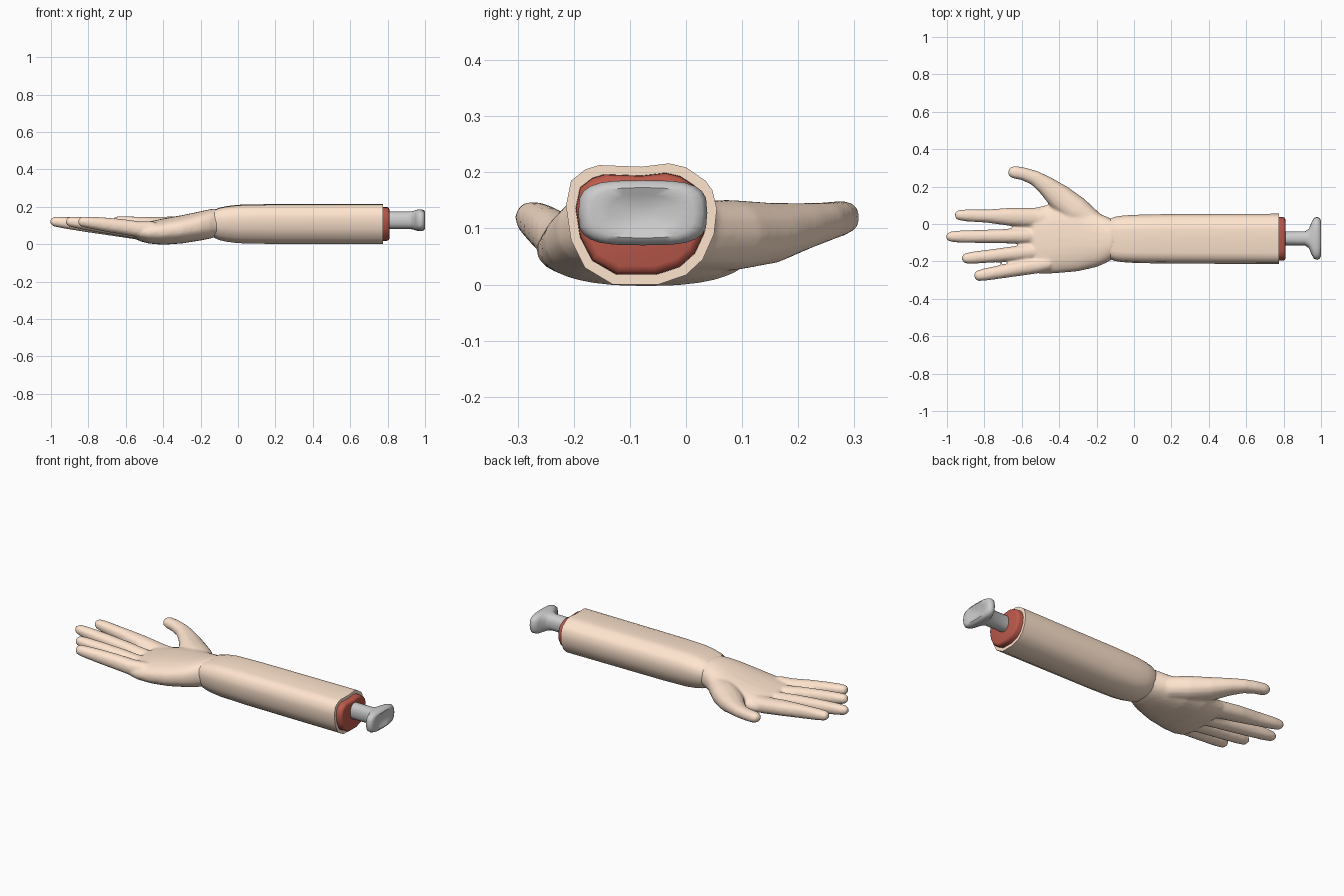
import bpy, bmesh, math
from mathutils import Vector

if "Cube" in bpy.data.objects:
    bpy.data.objects.remove(bpy.data.objects["Cube"])


def material(name, rgb):
    m = bpy.data.materials.new(name)
    m.diffuse_color = (*rgb, 1)
    m.use_nodes = True
    m.node_tree.nodes["Principled BSDF"].inputs["Base Color"].default_value = m.diffuse_color
    return m


SKIN = material("skin", (1.0, 0.78, 0.62))
FLESH = material("flesh", (0.5, 0.1, 0.07))


def add_loft(bm, rings, caps=True):
    loops = [[bm.verts.new(p) for p in r] for r in rings]
    n = len(loops[0])
    for a, b in zip(loops, loops[1:]):
        for i in range(n):
            j = (i + 1) % n
            bm.faces.new((a[i], a[j], b[j], b[i]))
    if caps:
        bm.faces.new(loops[0][::-1])
        bm.faces.new(loops[-1])


def finish(name, bm, mat=None, angle=50):
    bmesh.ops.recalc_face_normals(bm, faces=bm.faces)
    me = bpy.data.meshes.new(name)
    bm.to_mesh(me)
    bm.free()
    ob = bpy.data.objects.new(name, me)
    bpy.context.collection.objects.link(ob)
    if mat:
        me.materials.append(mat)
    bpy.ops.object.select_all(action='DESELECT')
    ob.select_set(True)
    bpy.context.view_layer.objects.active = ob
    bpy.ops.object.shade_smooth_by_angle(angle=math.radians(angle))
    return ob


def rounded(c, side, up, ry, rz, power=2.0, n=20):
    """Superellipse ring around c."""
    pts = []
    for i in range(n):
        t = 2 * math.pi * i / n
        u, v = math.cos(t), math.sin(t)
        pts.append(c + side * ry * math.copysign(abs(u) ** (2 / power), u)
                   + up * rz * math.copysign(abs(v) ** (2 / power), v))
    return pts


Y, Z = Vector((0, 1, 0)), Vector((0, 0, 1))

# Forearm cross-section (y, z)
ARM = [(-.18, .205), (-.155, .213), (-.08, .21), (-.03, .216), (0, .209), (.035, .185),
       (.047, .168), (.055, .135), (.05, .09), (.03, .045), (0, .017), (-.05, 0),
       (-.13, 0), (-.18, .03), (-.205, .08), (-.214, .14), (-.205, .185)]


def arm_ring(x, sy, sz, cy=-.08, cz=.11):
    return [Vector((x, cy + (y - cy) * sy, cz + (z - cz) * sz)) for y, z in ARM]


# Skin sleeve with an open, thick rim
bm = bmesh.new()
add_loft(bm, [arm_ring(-.125, .81, .70), arm_ring(-.1, .88, .80), arm_ring(-.06, .925, .88),
              arm_ring(0, .955, .95), arm_ring(.15, .98, .98), arm_ring(.775, 1, 1),
              arm_ring(.775, .87, .84), arm_ring(.73, .87, .84)], caps=False)
finish("forearm", bm, SKIN)

# Flesh plug
bm = bmesh.new()
add_loft(bm, [arm_ring(.74, .868, .838), arm_ring(.797, .866, .835),
              arm_ring(.807, .83, .79), arm_ring(.81, .76, .70)])
finish("flesh", bm, FLESH)

# Bone with a flared, dished knuckle
bm = bmesh.new()
add_loft(bm, [rounded(Vector((x, -.077, .128)), Y, Z, ry, rz, p, 24) for x, ry, rz, p in (
    (.79, .038, .046, 2.3), (.915, .038, .046, 2.3), (.935, .052, .049, 2.4),
    (.95, .088, .054, 2.8), (.962, .109, .058, 3.2), (.98, .115, .058, 3.4),
    (.994, .107, .054, 3.2), (1.0, .092, .045, 3), (.994, .06, .032, 2.6),
    (.986, .025, .015, 2.2))])
finish("bone", bm)

# Hand: palm, fingers and thumb fused into one skin
bm = bmesh.new()
palm = [(-.10, -.183, .023, .045, .185), (-.125, -.193, .03, .037, .19),
        (-.15, -.208, .041, .03, .187), (-.2, -.23, .062, .02, .176),
        (-.3, -.253, .115, .004, .155), (-.4, -.262, .12, -.003, .137),
        (-.48, -.267, .098, .004, .12), (-.53, -.262, .088, .018, .112),
        (-.55, -.245, .07, .035, .1)]
add_loft(bm, [rounded(Vector((x, (a + b) / 2, (c + d) / 2)), Y, Z, (b - a) / 2, (d - c) / 2, 2.4, 28)
              for x, a, b, c, d in palm])


def digit(path):
    """Tapered tube through (x, y, z, half width, half height) stations."""
    pts = [Vector(p[:3]) for p in path]
    rings = []
    for i, p in enumerate(path):
        t = (pts[min(i + 1, len(pts) - 1)] - pts[max(i - 1, 0)]).normalized()
        side = t.cross(Z).normalized()
        rings.append(rounded(pts[i], side, side.cross(t), p[3], p[4], 2.2, 14))
    add_loft(bm, rings)


# base y, tip y, tip x, base half width, base z
for y0, y1, tip, w, z0 in ((.034, .048, -.957, .053, .07), (-.064, -.068, -1.003, .042, .066),
                           (-.148, -.186, -.919, .043, .07), (-.224, -.28, -.853, .042, .08)):
    path = []
    for f, k, h in ((-.25, .9, .042), (0, 1, .043), (.3, .93, .041), (.6, .87, .037),
                    (.85, .80, .031), (.96, .66, .026), (1, .34, .013)):
        k = k * (w if f < .6 else .041)
        x = -.53 + (tip + .53) * f
        path.append((x, y0 + (y1 - y0) * f, z0 + (.123 - z0) * max(f, 0) ** .9, k, h))
    digit(path)

digit([(-.22, .01, .09, .06, .06), (-.31, .075, .088, .075, .064), (-.4, .145, .092, .07, .055),
       (-.47, .205, .104, .052, .042), (-.53, .246, .112, .04, .035),
       (-.59, .268, .117, .035, .032), (-.64, .277, .12, .034, .03),
       (-.662, .279, .121, .026, .023), (-.672, .28, .121, .012, .012)])

hand = finish("hand", bm, SKIN, 180)
fuse = hand.modifiers.new("fuse", 'REMESH')
fuse.mode = 'VOXEL'
fuse.voxel_size = .008
fuse.use_smooth_shade = True
soft = hand.modifiers.new("soften", 'SMOOTH')
soft.factor = .5
soft.iterations = 5
